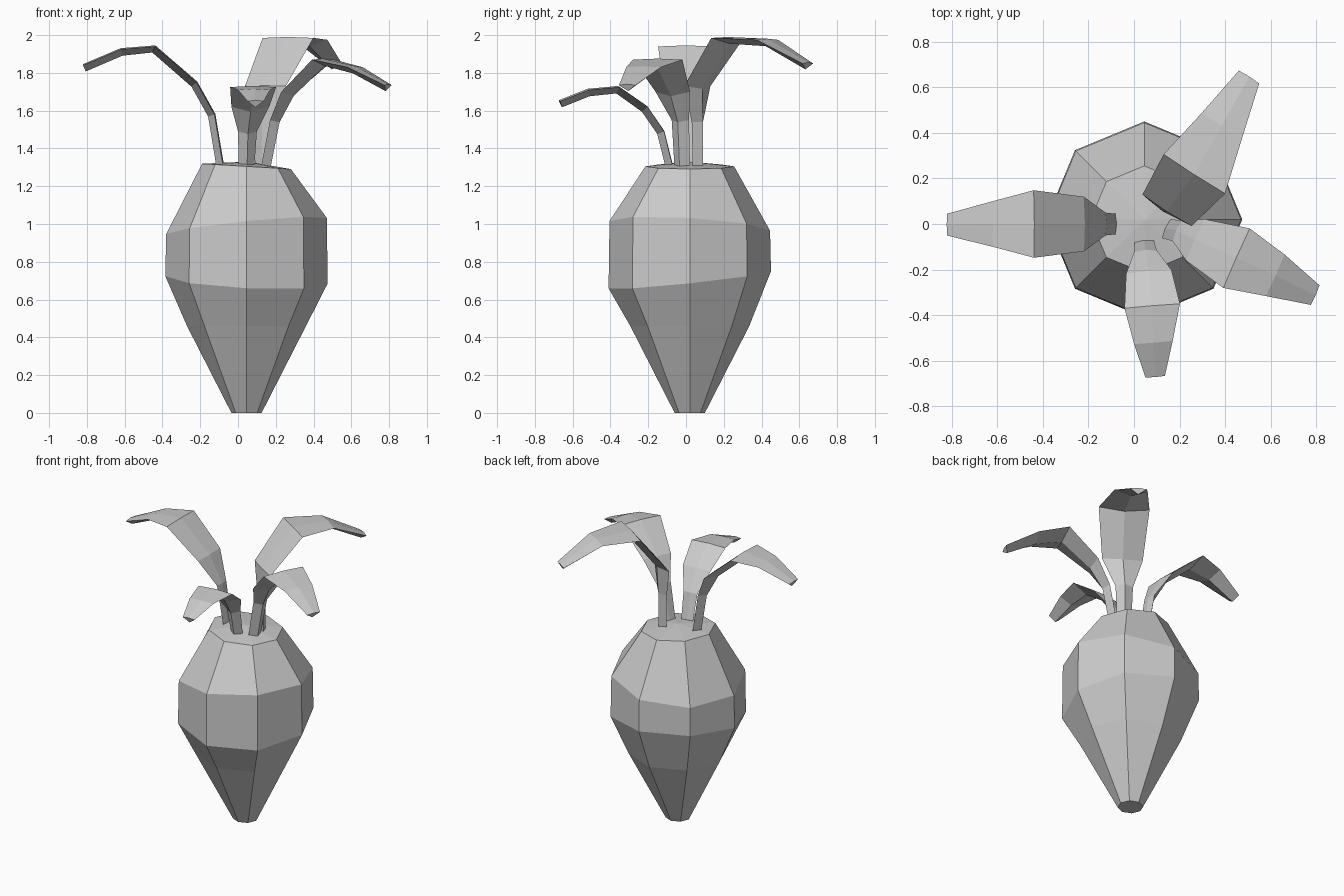
import bpy, math
from mathutils import Vector

cube = bpy.data.objects.get("Cube")
if cube:
    bpy.data.objects.remove(cube, do_unlink=True)

mat = bpy.data.materials.new("light grey")
mat.use_nodes = True
GREY = (0.6, 0.6, 0.6, 1)
mat.diffuse_color = GREY
mat.node_tree.nodes["Principled BSDF"].inputs["Base Color"].default_value = GREY


def loft(name, rings, top=None):
    """Skin a list of equal vertex rings, closing both ends."""
    n = len(rings[0])
    verts = [v for ring in rings for v in ring]
    faces = [tuple(range(n))[::-1]]
    for i in range(len(rings) - 1):
        for j in range(n):
            k = (j + 1) % n
            faces.append((i*n + j, i*n + k, (i+1)*n + k, (i+1)*n + j))
    last = (len(rings) - 1) * n
    if top is None:
        faces.append(tuple(range(last, last + n)))
    else:
        verts.append(Vector(top))
        faces += [(last + j, last + (j + 1) % n, len(verts) - 1) for j in range(n)]
    mesh = bpy.data.meshes.new(name)
    mesh.from_pydata(verts, [], faces)
    mesh.materials.append(mat)
    obj = bpy.data.objects.new(name, mesh)
    bpy.context.collection.objects.link(obj)
    return obj


# Root: eight-sided bulb; each ring has radius, height and a slight tilt in x and y
def bulb_ring(radius, z, tilt_x=0, tilt_y=0):
    ring = []
    for i in range(8):
        a = i * math.pi / 4
        x, y = radius * math.cos(a), radius * math.sin(a)
        ring.append(Vector((0.045 + x, 0.02 + y, z + x * tilt_x + y * tilt_y)))
    return ring


loft("root", [
    bulb_ring(0.08, 0),
    bulb_ring(0.315, 0.46),
    bulb_ring(0.43, 0.705, -0.045, 0.105),
    bulb_ring(0.425, 0.99, 0.1, -0.06),
    bulb_ring(0.235, 1.305, -0.06, 0),
], top=(0.05, 0.02, 1.33))


# Leaves: path points with half width; thin section with a keel underneath
def leaf(name, path):
    pts = [Vector(p[:3]) for p in path]
    out = pts[-1] - pts[0]
    side = Vector((out.y, -out.x, 0)).normalized()
    rings = []
    for i, p in enumerate(pts):
        tangent = (pts[min(i + 1, len(pts) - 1)] - pts[max(i - 1, 0)]).normalized()
        up = side.cross(tangent)
        half = path[i][3]
        rings.append([p + side * half, p + up * 0.006,
                      p - side * half, p - up * 0.035])
    return loft(name, rings)


leaf("right_leaf", [
    (-0.08, 0, 1.31, 0.045), (-0.125, 0, 1.58, 0.05), (-0.22, 0, 1.75, 0.12),
    (-0.44, 0, 1.94, 0.148), (-0.62, 0, 1.925, 0.1), (-0.82, -0.003, 1.84, 0.048)])
leaf("front_leaf", [
    (0.045, -0.075, 1.31, 0.042), (0.05, -0.12, 1.49, 0.05), (0.065, -0.21, 1.62, 0.1),
    (0.08, -0.36, 1.725, 0.122), (0.085, -0.52, 1.71, 0.085), (0.093, -0.67, 1.65, 0.043)])
leaf("left_leaf", [
    (0.14, -0.02, 1.3, 0.045), (0.19, -0.03, 1.55, 0.05), (0.27, -0.07, 1.7, 0.1),
    (0.45, -0.15, 1.87, 0.143), (0.62, -0.225, 1.83, 0.1), (0.795, -0.312, 1.735, 0.047)])
leaf("back_leaf", [
    (0.13, 0.06, 1.3, 0.045), (0.13, 0.06, 1.54, 0.055), (0.145, 0.06, 1.73, 0.128),
    (0.265, 0.22, 1.985, 0.16), (0.385, 0.43, 1.975, 0.105), (0.505, 0.645, 1.85, 0.053)])
